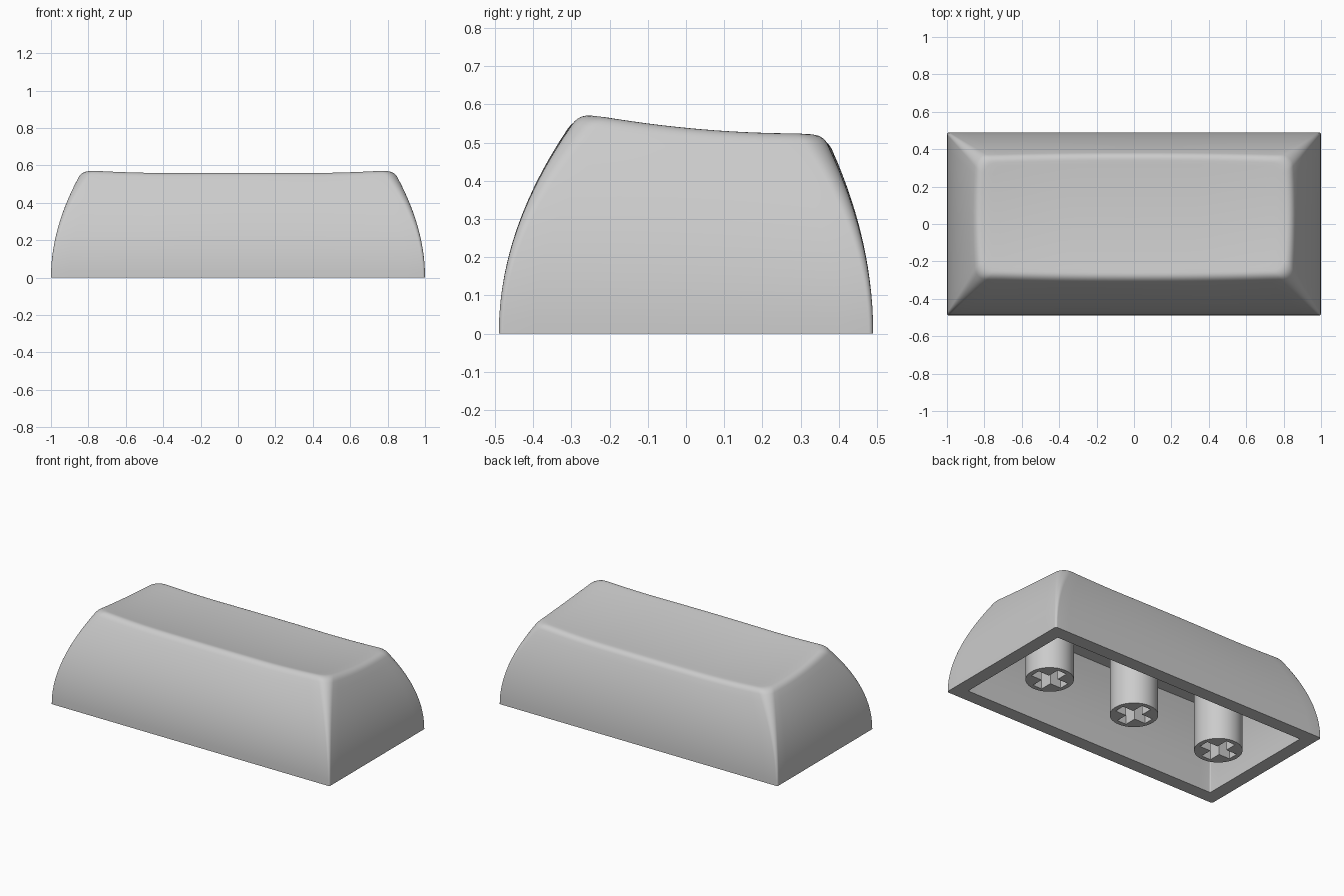
import bpy, bmesh, math
from mathutils import Matrix, Vector

cube = bpy.data.objects.get("Cube")
if cube:
    bpy.data.objects.remove(cube, do_unlink=True)

grey = bpy.data.materials.new("light grey plastic")
grey.use_nodes = True
grey.diffuse_color = (0.6, 0.6, 0.6, 1)
grey.node_tree.nodes["Principled BSDF"].inputs["Base Color"].default_value = (0.6, 0.6, 0.6, 1)

WALL, CEILING = 0.087, 0.45


def finish(name, bm, angle):
    bmesh.ops.remove_doubles(bm, verts=bm.verts, dist=1e-5)
    bmesh.ops.recalc_face_normals(bm, faces=bm.faces)
    mesh = bpy.data.meshes.new(name)
    bm.to_mesh(mesh)
    bm.free()
    mesh.materials.append(grey)
    obj = bpy.data.objects.new(name, mesh)
    bpy.context.collection.objects.link(obj)
    bpy.ops.object.select_all(action="DESELECT")
    obj.select_set(True)
    bpy.context.view_layer.objects.active = obj
    bpy.ops.object.shade_smooth_by_angle(angle=math.radians(angle))
    return obj


def top_z(x, y):
    """Dished top: falls towards the back and rises at both ends."""
    slope = 0.053 * (max(0, 0.3 - y) / 0.57) ** 2
    ends = min(1, max(0, abs(x) - 0.35) / 0.45) ** 2
    return 0.508 + slope + 0.016 * ends


def outline(t, inset=0.0, radius=None):
    """Rounded rectangle at relative height t, with slightly bowed edges."""
    k = t * t
    hx = 1 - 0.155 * k - inset
    front, back = -0.49 + 0.2 * k + inset, 0.49 - 0.12 * k - inset
    cy, hy = (front + back) / 2, (back - front) / 2
    r = 0.012 + 0.055 * k if radius is None else radius
    corners = []
    for i, (sx, sy) in enumerate([(1, 1), (-1, 1), (-1, -1), (1, -1)]):
        for j in range(9):
            a = math.pi / 2 * (i + j / 8)
            corners.append((sx * (hx - r) + r * math.cos(a), sy * (hy - r) + r * math.sin(a)))
    # subdivide the straight edges between corner arcs
    points = []
    for i, p in enumerate(corners):
        points.append(p)
        if i % 9 == 8:
            q = corners[(i + 1) % len(corners)]
            n = 24 if i in (8, 26) else 12
            points += [(p[0] + (q[0] - p[0]) * s / n, p[1] + (q[1] - p[1]) * s / n) for s in range(1, n)]
    bow = 0.014 * k
    return [(x * (1 - bow * (y / hy) ** 2 / hx), cy + y * (1 - bow * (x / hx) ** 2 / hy)) for x, y in points]


def loft(bm, rings):
    loops = [[bm.verts.new(p) for p in ring] for ring in rings]
    for a, b in zip(loops, loops[1:]):
        for i in range(len(a)):
            j = (i + 1) % len(a)
            bm.faces.new((a[i], a[j], b[j], b[i]))
    bm.faces.new(loops[0])
    bm.faces.new(loops[-1])


# Cap: cavity ceiling, inner walls, base rim, curved sides, soft edge, dished top
rim = [top_z(x, y) for x, y in outline(1)]


def side(t):
    return [Vector((x, y, t * z)) for (x, y), z in zip(outline(t), rim)]


rings = []
for s in range(8, -1, -1):
    z = CEILING * s / 8
    rings.append([Vector((x, y, z)) for x, y in outline(z / 0.55, WALL, 0.006)])
rings += [side(0.95 * s / 14) for s in range(15)]
low, edge = side(0.95), side(1)
inner = [Vector((x, y, top_z(x, y))) for x, y in outline(1, 0.03)]
for s in range(1, 7):
    u = s / 6
    rings.append([a * (1 - u) ** 2 + b * 2 * u * (1 - u) + c * u * u for a, b, c in zip(low, edge, inner)])
for s in range(1, 16):
    f = 1 - s / 16
    ring = []
    for p in inner:
        x, y = p.x * f, 0.04 + (p.y - 0.04) * f
        ring.append(Vector((x, y, top_z(x, y))))
    rings.append(ring)
bm = bmesh.new()
loft(bm, rings)
finish("cap_shell", bm, 40)


# Stems: round posts with a cross-shaped socket in the lower end
def make_stem(name, x):
    r, arm, w, depth, height = 0.14, 0.111, 0.033, 0.22, CEILING + 0.02
    cross = [(arm, 0), (arm, w), (w, w), (w, arm), (0, arm)]
    arc = [(r * math.cos(a), r * math.sin(a)) for a in (math.pi / 2 * i / 12 for i in range(13))]
    bm = bmesh.new()

    def face(points):
        bm.faces.new([bm.verts.new(p) for p in points])

    def wall(path, z):
        for (ax, ay), (bx, by) in zip(path, path[1:]):
            face([(ax, ay, 0), (bx, by, 0), (bx, by, z), (ax, ay, z)])

    face([(px, py, 0) for px, py in cross + arc[::-1]])
    wall(cross, depth)
    wall(arc, height)
    face([(px, py, depth) for px, py in cross + [(0, 0)]])
    face([(px, py, height) for px, py in arc + [(0, 0)]])
    quarter = bm.verts[:] + bm.edges[:] + bm.faces[:]
    for i in (1, 2, 3):
        copy = bmesh.ops.duplicate(bm, geom=quarter)["geom"]
        bmesh.ops.rotate(bm, verts=[g for g in copy if isinstance(g, bmesh.types.BMVert)],
                         cent=(0, 0, 0), matrix=Matrix.Rotation(math.pi / 2 * i, 3, "Z"))
    finish(name, bm, 30).location.x = x


for name, x in (("right_stem", -0.636), ("middle_stem", 0), ("left_stem", 0.636)):
    make_stem(name, x)
